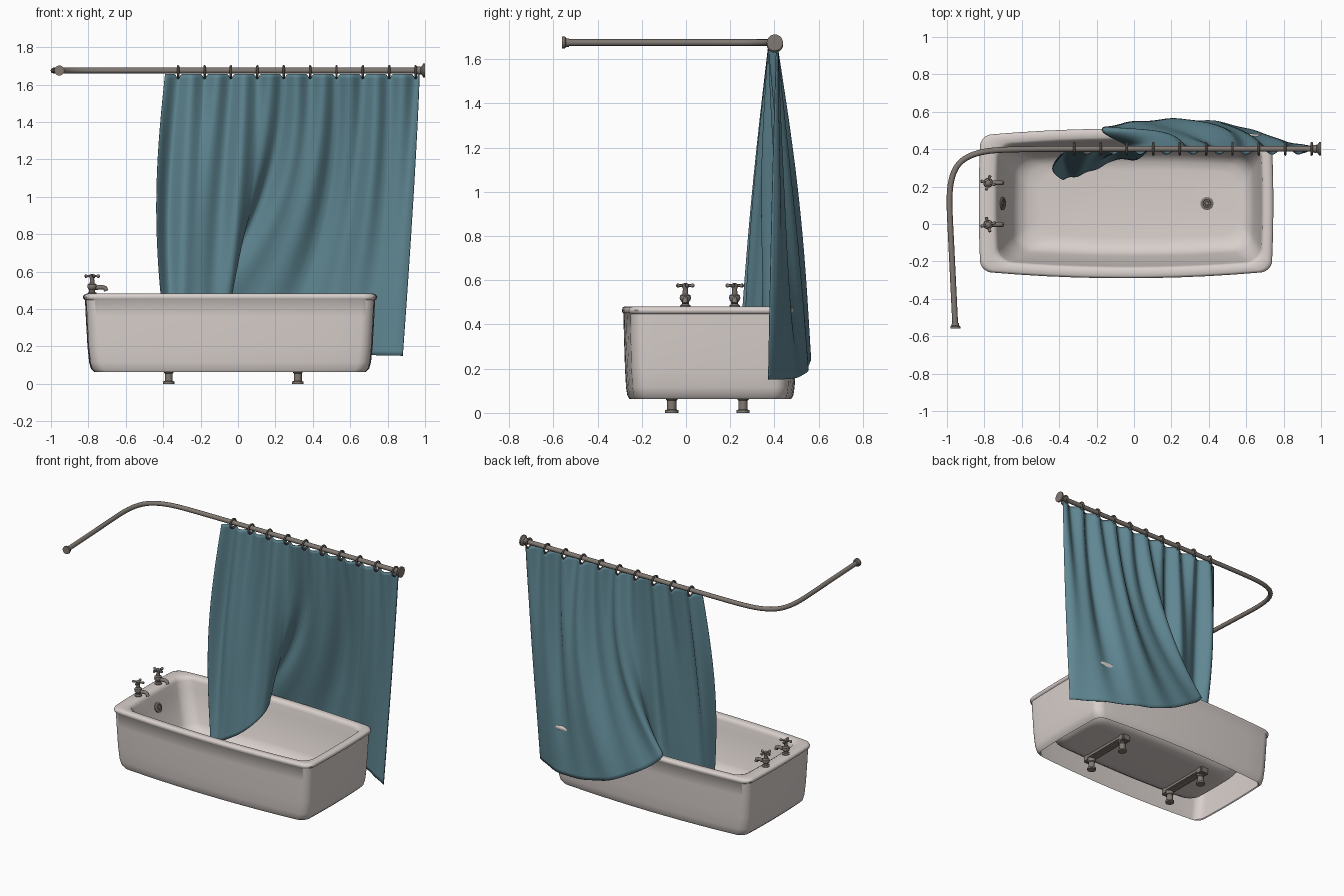
import bpy, bmesh, math
from mathutils import Vector

if "Cube" in bpy.data.objects:
    bpy.data.objects.remove(bpy.data.objects["Cube"])


def material(name, rgb):
    m = bpy.data.materials.new(name)
    m.diffuse_color = (*rgb, 1)
    m.use_nodes = True
    m.node_tree.nodes["Principled BSDF"].inputs["Base Color"].default_value = m.diffuse_color
    return m


ENAMEL = material("warm_white_enamel", (0.69, 0.63, 0.605))
METAL = material("aged_metal", (0.22, 0.19, 0.168))
FABRIC = material("teal_fabric", (0.115, 0.24, 0.29))


def smooth(ob, angle=40):
    bpy.ops.object.select_all(action='DESELECT')
    ob.select_set(True)
    bpy.context.view_layer.objects.active = ob
    bpy.ops.object.shade_smooth_by_angle(angle=math.radians(angle))


def finish(name, bm, mat, angle=40):
    bmesh.ops.recalc_face_normals(bm, faces=bm.faces)
    me = bpy.data.meshes.new(name)
    bm.to_mesh(me)
    bm.free()
    me.materials.append(mat)
    ob = bpy.data.objects.new(name, me)
    bpy.context.collection.objects.link(ob)
    smooth(ob, angle)
    return ob


def loft(bm, rings):
    """Bridge closed rings of points and cap both ends."""
    vs = [[bm.verts.new(p) for p in r] for r in rings]
    n = len(vs[0])
    for a, b in zip(vs, vs[1:]):
        for i in range(n):
            j = (i + 1) % n
            bm.faces.new((a[i], a[j], b[j], b[i]))
    bm.faces.new(vs[0])
    bm.faces.new(vs[-1])


def lathe(name, prof, loc, rot=(0, 0, 0), n=20):
    bm = bmesh.new()
    angles = [2 * math.pi * i / n for i in range(n)]
    loft(bm, [[(r * math.cos(a), r * math.sin(a), z) for a in angles] for r, z in prof])
    ob = finish(name, bm, METAL)
    ob.location, ob.rotation_euler = loc, rot


def tube(name, pts, r, kind='POLY'):
    cu = bpy.data.curves.new(name, 'CURVE')
    cu.dimensions = '3D'
    cu.bevel_depth, cu.bevel_resolution, cu.use_fill_caps = r, 4, True
    sp = cu.splines.new(kind)
    sp.points.add(len(pts) - 1)
    for p, q in zip(sp.points, pts):
        p.co = (*q, 1)
    if kind == 'NURBS':
        sp.order_u, sp.use_endpoint_u, sp.resolution_u = 4, True, 6
    cu.materials.append(METAL)
    ob = bpy.data.objects.new(name, cu)
    bpy.context.collection.objects.link(ob)
    bpy.ops.object.select_all(action='DESELECT')
    ob.select_set(True)
    bpy.context.view_layer.objects.active = ob
    bpy.ops.object.convert(target='MESH')
    smooth(bpy.context.object)


def box(name, loc, size, mat):
    bm = bmesh.new()
    bmesh.ops.create_cube(bm, size=1)
    for v in bm.verts:
        v.co = Vector([a * b for a, b in zip(v.co, size)])
    bmesh.ops.bevel(bm, geom=bm.edges[:], offset=0.006, segments=2, affect='EDGES')
    finish(name, bm, mat).location = loc


# Bathtub: bowed rounded rectangles lofted floor -> rim -> skirt -> hollow underside
def bath_ring(x0, x1, hy, r, z):
    cx, hx = (x0 + x1) / 2, (x1 - x0) / 2
    outline = []
    for k, (sx, sy) in enumerate([(1, 1), (-1, 1), (-1, -1), (1, -1)]):
        for i in range(9):
            a = math.pi / 2 * (k + i / 8)
            outline.append((sx * (hx - r) + r * math.cos(a), sy * (hy - r) + r * math.sin(a)))
        nx, ny = [(-1, 1), (-1, -1), (1, -1), (1, 1)][k]
        a = math.pi / 2 * (k + 1)
        start = Vector(outline[-1])
        end = Vector((nx * (hx - r) + r * math.cos(a), ny * (hy - r) + r * math.sin(a)))
        outline += [tuple(start.lerp(end, t / 10)) for t in range(1, 10)]
    return [(cx + x * (1 - .012 * (y / hy) ** 2), .11 + y * (1 - .09 * (x / hx) ** 2), z)
            for x, y in outline]


def basin(f, z):
    """Basin section, f = 0 at the floor and 1 at the rim opening."""
    return bath_ring(-.50 - .238 * f, .56 + .127 * f, .18 + .162 * f, .10 - .02 * f, z)


def skirt(inset, z):
    return bath_ring(-.83 + inset, .745 - inset, .40 - .55 * inset, .06, z)


INSIDE = [(0, .13), (.27, .136), (.48, .158), (.62, .2), (.9, .4), (.97, .455), (1, .472), (1.07, .48)]
OUTSIDE = [(.022, .482), (.006, .476), (0, .465), (.004, .453), (.012, .448), (.016, .36), (.025, .2),
           (.034, .115), (.044, .08), (.062, .062), (.068, .068), (.042, .2), (.034, .43)]
UNDER = [(1, .42), (.7, .19), (.52, .135), (.28, .112), (0, .11)]
bm = bmesh.new()
loft(bm, [basin(*p) for p in INSIDE] + [skirt(*p) for p in OUTSIDE] + [basin(*p) for p in UNDER])
finish("bathtub", bm, ENAMEL, 50)

# Cross bars and feet
for x in (-.37, .32):
    box("cross_bar", (x, .095, .098), (.06, .36, .032), METAL)
    for y in (-.09, .28):
        box("bar_end", (x, y, .092), (.064, .05, .05), METAL)
    for y in (-.065, .258):
        lathe("foot", [(.03, 0), (.03, .012), (.021, .015), (.021, .055), (.026, .06), (.026, .085)],
              (x, y, 0))

# Drain and overflow
DISC = [(.035, -.004), (.035, .003), (.03, .006), (.022, .006), (.02, .002), (.012, .002), (.01, .006)]
lathe("drain", DISC, (.39, .11, .131))
lathe("overflow", DISC, (-.702, .11, .375), (0, math.radians(66), 0))

# Taps with cross handles
BODY = [(.024, .478), (.024, .486), (.016, .492), (.016, .502), (.023, .51), (.026, .52),
        (.023, .532), (.013, .538), (.011, .562), (.015, .568), (.015, .582), (.006, .587)]
for y, turn in ((-.003, .25), (.22, -.25)):
    x = -.78
    lathe("tap_body", BODY, (x, y, 0))
    tube("tap_spout", [(x + dx, y, z) for dx, z in
                       [(0, .512), (.03, .515), (.055, .517), (.07, .512), (.075, .496)]], .012)
    for k in range(4):
        lathe("tap_handle_arm", [(.006, .005), (.006, .026), (.009, .03), (.009, .038), (.004, .042)],
              (x, y, .576), (0, math.pi / 2, turn + k * math.pi / 2), 10)

# Curtain rail, wall flanges and rings
RAIL_Z = 1.675
tube("curtain_rail", [(x, y, RAIL_Z) for x, y in [
    (.995, .402), (.2, .402), (-.6, .402), (-.82, .395), (-.96, .33),
    (-.992, .17), (-.982, 0), (-.97, -.25), (-.955, -.555)]], .0155, 'NURBS')
lathe("right_flange", [(.02, -.045), (.022, -.025), (.019, -.022), (.03, -.013), (.037, -.01), (.037, 0)],
      (1, .402, RAIL_Z), (0, math.pi / 2, 0))
lathe("left_flange", [(.019, -.03), (.02, -.018), (.027, -.012), (.027, 0)],
      (-.955, -.56, RAIL_Z), (math.pi / 2, 0, 0))
STEP = .1411
for i in range(10):
    bpy.ops.mesh.primitive_torus_add(major_radius=.031, minor_radius=.0065, major_segments=24, minor_segments=8,
                                     location=(-.32 + STEP * i, .402, 1.667), rotation=(0, math.pi / 2, 0))
    ring = bpy.context.object
    ring.name = "curtain_ring"
    ring.data.materials.append(METAL)
    smooth(ring)

# Curtain: straight hung top edge, hem swept over the bath rim from inside to outside
HEM = [(0, -.38, .24, .17), (.13, -.28, .265, .20), (.24, -.16, .315, .28), (.32, -.05, .37, .41),
       (.38, -.05, .425, .50), (.45, -.17, .50, .50), (.54, -.07, .535, .40), (.67, .20, .56, .25),
       (.80, .48, .54, .18), (.90, .70, .475, .155), (1, .88, .37, .15)]


def hem(u):
    """Smooth curve through the hem points."""
    k = max(i for i in range(len(HEM) - 1) if HEM[i][0] <= u)
    t = (u - HEM[k][0]) / (HEM[k + 1][0] - HEM[k][0])
    p0, p1, p2, p3 = [Vector(HEM[min(max(k + d, 0), len(HEM) - 1)][1:]) for d in (-1, 0, 1, 2)]
    return .5 * (2 * p1 + (p2 - p0) * t + (2 * p0 - 5 * p1 + 4 * p2 - p3) * t ** 2
                 + (3 * p1 - p0 - 3 * p2 + p3) * t ** 3)


bm = bmesh.new()
NU, NV = 220, 60
grid = []
for j in range(NV + 1):
    v = j / NV
    row = []
    for i in range(NU + 1):
        u = i / NU
        b = hem(u)
        xt = -.39 + 1.36 * u
        ph = 2 * math.pi * (xt + .32) / STEP
        zt = 1.657 - .024 * max(math.cos(ph), 0) ** 6
        bow = .05 * (1 - u) ** 3
        x = xt + (b.x - xt) * v ** (1.2 + 1.3 * math.sin(math.pi * u)) - bow * math.sin(math.pi * v)
        wide = math.sin(ph * .5 + 1.1 + 1.5 * math.sin(5 * u))
        y = .395 + (b.y - .395) * v
        y += (.018 * (1 - v) + .004) * math.cos(ph) + .028 * math.sin(math.pi * v) * wide
        row.append(bm.verts.new((x, y, zt + (b.z - zt) * v)))
    grid.append(row)
for a, b in zip(grid, grid[1:]):
    for i in range(NU):
        bm.faces.new((a[i], a[i + 1], b[i + 1], b[i]))
curtain = finish("shower_curtain", bm, FABRIC, 80)
thick = curtain.modifiers.new("thickness", 'SOLIDIFY')
thick.thickness, thick.offset = .004, 0
